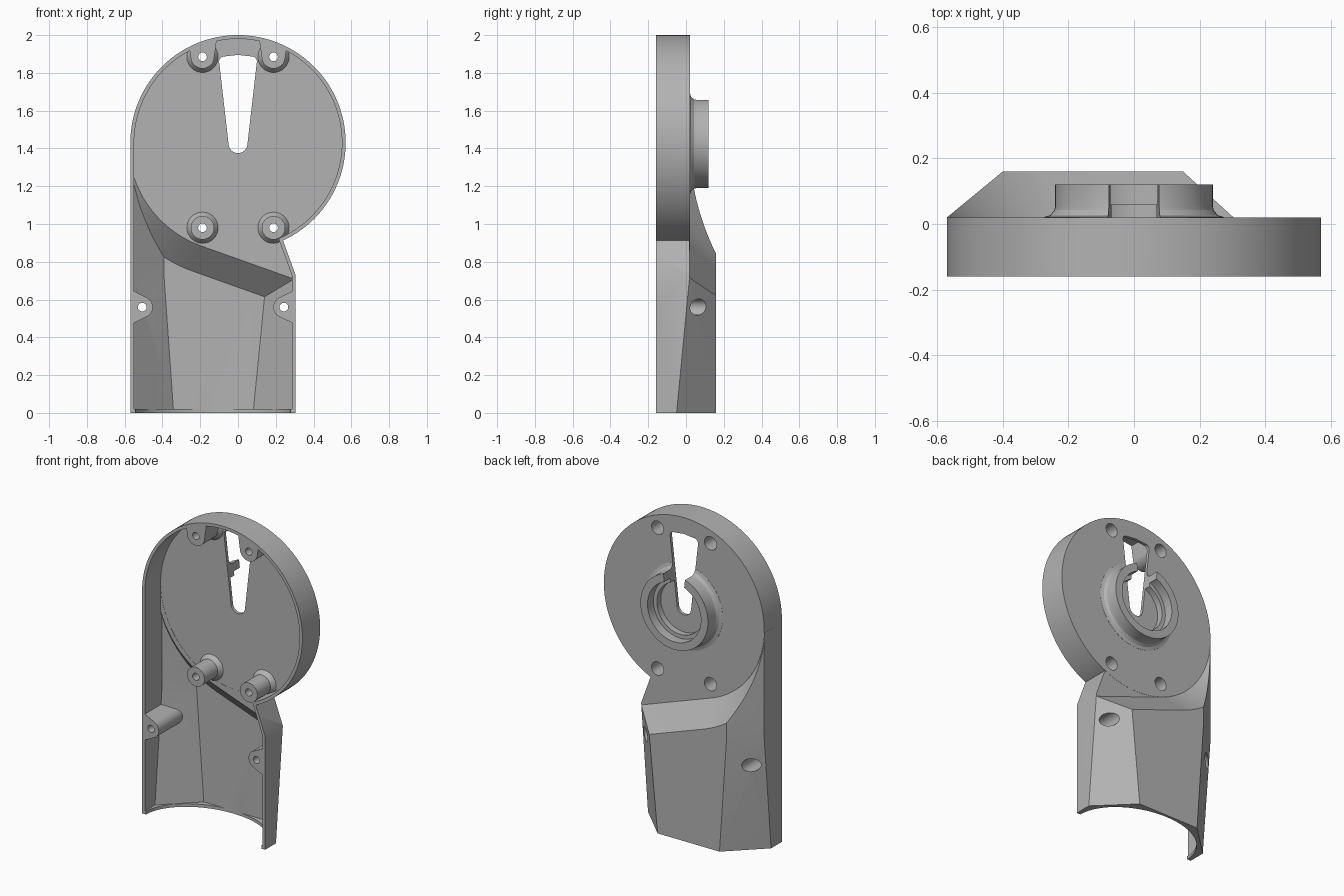
import bpy, bmesh
from math import sin, cos, tau, radians

if "Cube" in bpy.data.objects:
    bpy.data.objects.remove(bpy.data.objects["Cube"])

grey = bpy.data.materials.new("plain grey")
grey.use_nodes = True
grey.diffuse_color = (0.45, 0.45, 0.45, 1)
grey.node_tree.nodes["Principled BSDF"].inputs["Base Color"].default_value = (0.45, 0.45, 0.45, 1)

HUB_Z, HUB_R, FRONT, PLATE, WALL = 1.43, 0.57, -0.16, 0.02, 0.02


def make(name, bm):
    bmesh.ops.recalc_face_normals(bm, faces=bm.faces)
    mesh = bpy.data.meshes.new(name)
    bm.to_mesh(mesh)
    bm.free()
    mesh.materials.append(grey)
    ob = bpy.data.objects.new(name, mesh)
    bpy.context.collection.objects.link(ob)
    return ob


def hull(name, points):
    bm = bmesh.new()
    for p in points:
        bm.verts.new(p)
    bmesh.ops.convex_hull(bm, input=bm.verts)
    loose = [v for v in bm.verts if not v.link_faces]
    bmesh.ops.delete(bm, geom=loose, context='VERTS')
    return make(name, bm)


def circle(x, y, z, r, n=96):
    return [(x + r * cos(tau * i / n), y, z + r * sin(tau * i / n)) for i in range(n)]


def rod(name, x, z, y0, y1, r0, r1=None, n=32):
    return hull(name, circle(x, y0, z, r0, n) + circle(x, y1, z, r1 or r0, n))


def measure(mesh):
    """Number of open edges, and the enclosed volume."""
    bm = bmesh.new()
    bm.from_mesh(mesh)
    result = sum(not e.is_manifold for e in bm.edges), bm.calc_volume()
    bm.free()
    return result


def combine(target, tool, operation):
    """Boolean that keeps the cleanest watertight result of two solvers."""
    before = measure(target.data)[1]
    mod = target.modifiers.new(operation, 'BOOLEAN')
    mod.object, mod.operation = tool, operation
    results = []
    for solver in ('EXACT', 'MANIFOLD'):
        mod.solver = solver
        bpy.context.view_layer.update()
        graph = bpy.context.evaluated_depsgraph_get()
        mesh = bpy.data.meshes.new_from_object(target.evaluated_get(graph))
        gaps, volume = measure(mesh)
        unchanged = abs(volume - before) < 1e-7
        results.append((gaps + 10000 * (unchanged or volume <= 0), len(results), mesh))
    target.modifiers.remove(mod)
    target.data = min(results)[2]
    bpy.data.objects.remove(tool)


def section(z, left, right, front, side, back, back_left, back_right):
    return [(left, front, z), (left, side, z), (back_left, back, z),
            (back_right, back, z), (right, side, z), (right, front, z)]


def arm(name, inset, front, bottom):
    """Chamfered arm that ends in a sloping ramp around the hub."""
    l, b, k = -0.57 + inset, 0.16 - inset, 0.4 * inset
    body = hull(name,
                section(bottom, l, 0.305 - inset, front, -0.05 - k, b, -0.35 + k, 0.09 - k) +
                section(0.73, l, 0.305 - inset, front, 0.02 - k, b, -0.40 + k, 0.16 - k) +
                section(HUB_Z - 0.02, l, 0.057 - inset, front, 0.02 - k, b, -0.40 + k, -0.10 - k))
    start = PLATE - inset - 0.001
    ramp = []
    for y in (start, 0.31):
        r = HUB_R + 0.002 + k + y - start
        ramp += circle(0, y, HUB_Z, r) + circle(0.94, y, HUB_Z - 0.335, r)
    combine(body, hull("ramp_cutter", ramp), 'DIFFERENCE')
    return body


# Outer body: arm and round hub, trimmed flat at the front
shell = arm("housing_shell", 0, -0.2, 0)
combine(shell, rod("hub", 0, HUB_Z, -0.23, PLATE, HUB_R, n=128), 'UNION')
trim = [(x, y, z) for x in (-1.1, 1.1) for y in (-1, FRONT) for z in (-0.5, 2.5)]
combine(shell, hull("front_trim", trim), 'DIFFERENCE')

# Hollow inside, with an arched opening at the foot
cavity = arm("cavity", WALL, -0.3, 0.02)
combine(cavity, rod("hub_cavity", 0, HUB_Z, -0.33, PLATE - WALL, HUB_R - WALL, n=128), 'UNION')
arch = [(-0.132 + 0.41 * cos(tau * i / 64), FRONT + 0.303 * sin(tau * i / 64), z)
        for z in (-0.1, 0.1) for i in range(64)]
combine(cavity, hull("foot_arch", arch), 'UNION')

# Screw posts, flaring into the nearest wall, are left standing inside the hollow
hub_screws = [(s * 0.188, z) for s in (-1, 1) for z in (0.98, 1.885)]
arm_screws = [(-0.507, 0.56), (0.243, 0.56)]
for x, z in hub_screws:
    post = circle(x, -0.41, z, 0.062, 32) + circle(x, 0.11, z, 0.062, 32)
    if z > HUB_Z:
        post += circle(x, -0.41, z + 0.13, 0.08, 32) + circle(x, 0.11, z + 0.13, 0.08, 32)
    combine(cavity, hull("post", post), 'DIFFERENCE')
    combine(cavity, rod("post_foot", x, z, -0.03, 0.012, 0.06, 0.092), 'DIFFERENCE')
for x, z in arm_screws:
    wall_x = x + (-0.1 if x < 0 else 0.1)
    post = []
    for y in (-0.41, 0.32):
        post += circle(x, y, z, 0.056, 32) + circle(wall_x, y, z, 0.1, 32)
    combine(cavity, hull("arm_post", post), 'DIFFERENCE')
combine(shell, cavity, 'DIFFERENCE')

# Stepped bearing ring on the back
profile = [(0.275, 0.012), (0.275, 0.021), (0.255, 0.027), (0.243, 0.042), (0.24, 0.055), (0.24, 0.12),
           (0.19, 0.12), (0.19, 0.06), (0.165, 0.06), (0.165, 0.012)]
bm = bmesh.new()
rows = [[bm.verts.new(p) for p in circle(0, y, HUB_Z, r)] for r, y in profile]
for a, b in zip(rows, rows[1:] + rows[:1]):
    for i in range(len(a)):
        j = (i + 1) % len(a)
        bm.faces.new((a[i], a[j], b[j], b[i]))
combine(shell, make("bearing_ring", bm), 'UNION')

# Tapered slot through plate and ring
slot = []
for y in (-0.1, 0.3):
    slot += circle(0, y, 1.425, 0.05, 32)
    for s in (-1, 1):
        slot += circle(s * 0.073, y, 1.86, 0.027, 24)
    slot.append((0, y, 1.895))
combine(shell, hull("slot_cutter", slot), 'DIFFERENCE')

# Screw holes, wider from the back
for x, z in hub_screws + arm_screws:
    combine(shell, rod("screw_hole", x, z, -0.3, 0.3, 0.023, n=16), 'DIFFERENCE')
    combine(shell, rod("screw_recess", x, z, -0.1, 0.31, 0.043), 'DIFFERENCE')

bpy.ops.object.select_all(action='DESELECT')
shell.select_set(True)
bpy.context.view_layer.objects.active = shell
bpy.ops.object.shade_smooth_by_angle(angle=radians(25))
